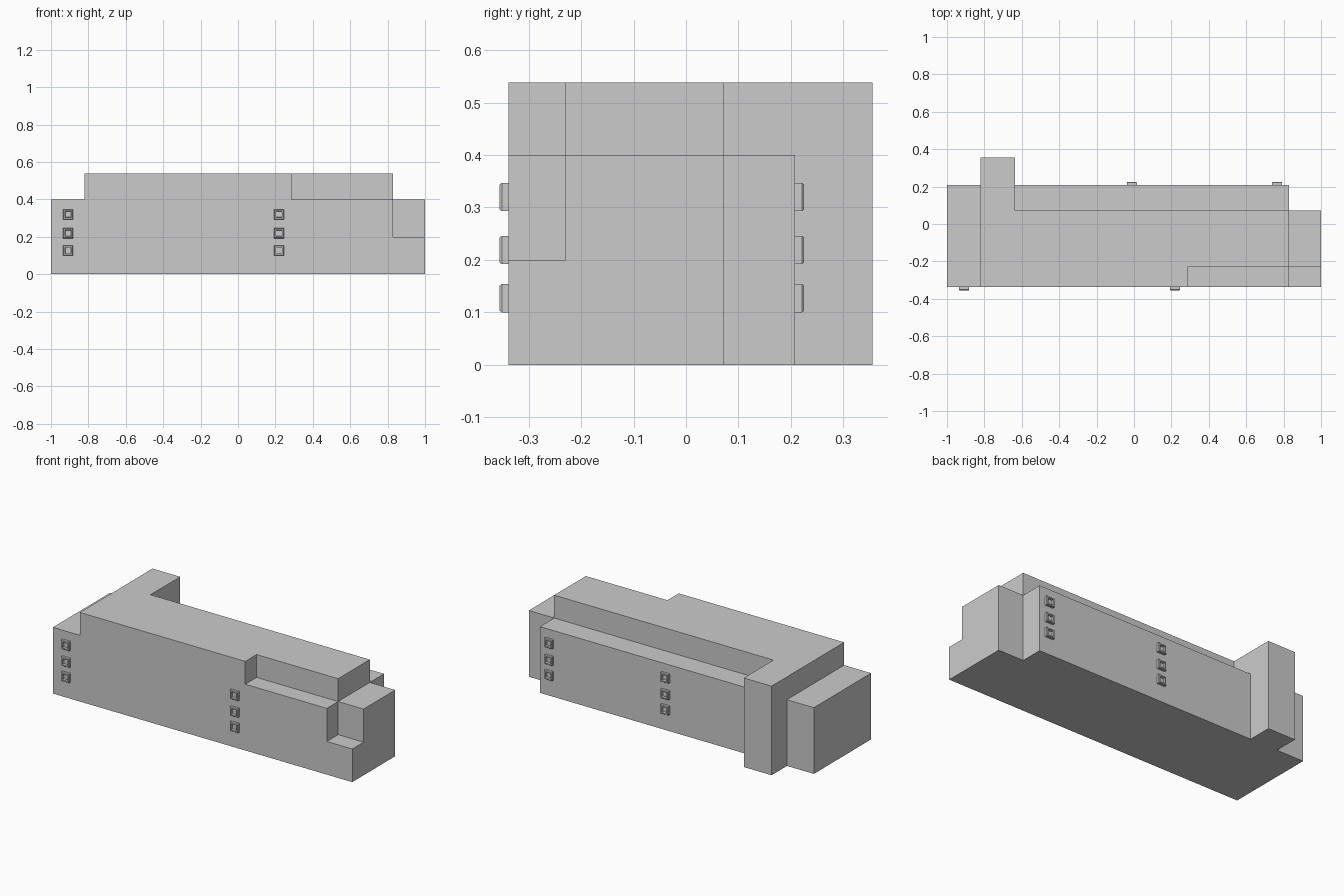
import bpy, bmesh, math

if "Cube" in bpy.data.objects:
    bpy.data.objects.remove(bpy.data.objects["Cube"])

# Plan of the building: grid lines and roof height of every cell (rows front to back)
XS = [-1, -0.82, -0.635, 0.285, 0.83, 1]
YS = [-0.338, -0.23, 0.072, 0.208, 0.355]
L, H = 0.4, 0.538
HEIGHTS = [[L, H, H, L, 0.2],
           [L, H, H, H, L],
           [L, H, L, L, 0],
           [0, H, 0, 0, 0]]


def height(i, j):
    if 0 <= i < len(XS) - 1 and 0 <= j < len(YS) - 1:
        return HEIGHTS[j][i]
    return 0


def finish(bm, name):
    bmesh.ops.recalc_face_normals(bm, faces=bm.faces)
    mesh = bpy.data.meshes.new(name)
    bm.to_mesh(mesh)
    bm.free()
    obj = bpy.data.objects.new(name, mesh)
    bpy.context.collection.objects.link(obj)
    return obj


# Building shell: roofs, underside and stepped walls
bm = bmesh.new()


def quad(*pts):
    bm.faces.new([bm.verts.new(p) for p in pts])


LEVELS = [0, 0.2, L, H]
for j in range(len(YS) - 1):
    for i in range(len(XS) - 1):
        h = height(i, j)
        if not h:
            continue
        x0, x1, y0, y1 = XS[i], XS[i + 1], YS[j], YS[j + 1]
        for z in (0, h):
            quad((x0, y0, z), (x1, y0, z), (x1, y1, z), (x0, y1, z))
        sides = [((x0, y0), (x1, y0), height(i, j - 1)),
                 ((x1, y0), (x1, y1), height(i + 1, j)),
                 ((x1, y1), (x0, y1), height(i, j + 1)),
                 ((x0, y1), (x0, y0), height(i - 1, j))]
        for a, b, n in sides:
            for lo, hi in zip(LEVELS, LEVELS[1:]):
                if n <= lo and hi <= h:
                    quad((*a, lo), (*b, lo), (*b, hi), (*a, hi))
bmesh.ops.remove_doubles(bm, verts=bm.verts, dist=0.0005)
bmesh.ops.recalc_face_normals(bm, faces=bm.faces)
bmesh.ops.dissolve_limit(bm, angle_limit=math.radians(1), verts=bm.verts, edges=bm.edges)
finish(bm, "building_shell")


# Raised square window frames with a recessed pane
def window(name, x, wall_y, z, out):
    bm = bmesh.new()
    rings = []
    for r, d in [(0.027, 0), (0.027, 0.013), (0.024, 0.017), (0.017, 0.017), (0.015, 0.005)]:
        rings.append([bm.verts.new((x + sx * r, wall_y + out * d, z + sz * r))
                      for sx, sz in [(-1, -1), (1, -1), (1, 1), (-1, 1)]])
    for a, b in zip(rings, rings[1:]):
        for k in range(4):
            n = (k + 1) % 4
            bm.faces.new((a[k], a[n], b[n], b[k]))
    bm.faces.new(rings[-1])
    bm.faces.new(rings[0])
    finish(bm, name)


for row, z in enumerate((0.127, 0.219, 0.32)):
    for col, x in enumerate((-0.908, 0.219)):
        window(f"front_window_{col}_{row}", x, YS[0], z, -1)
    for col, x in enumerate((-0.011, 0.765)):
        window(f"back_window_{col}_{row}", x, YS[3], z, 1)
